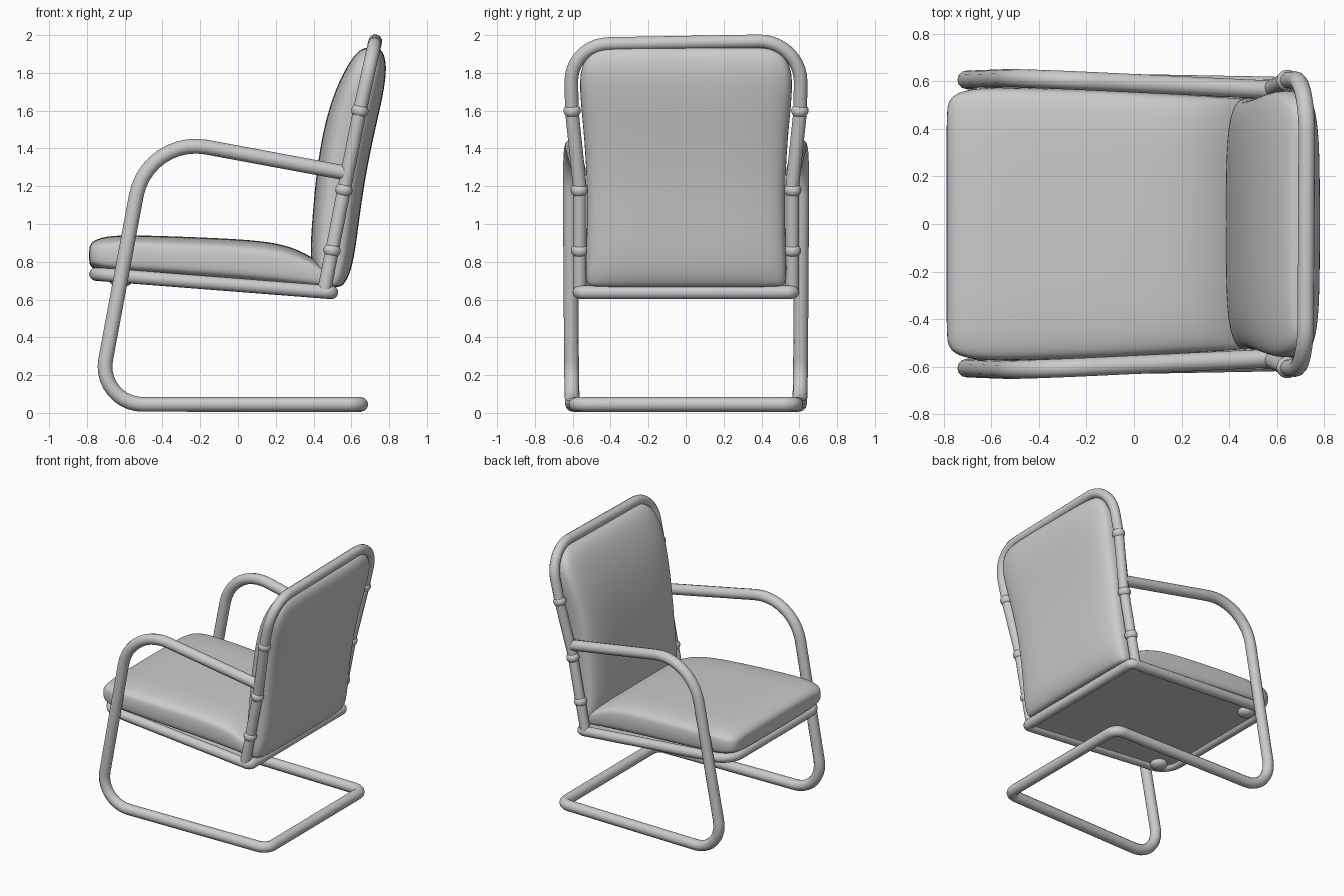
import bpy, bmesh, math
from mathutils import Vector

cube = bpy.data.objects.get("Cube")
if cube:
    bpy.data.objects.remove(cube, do_unlink=True)

# One light grey for tubes and upholstery
COLOR = (0.6, 0.6, 0.6, 1)
grey = bpy.data.materials.new("light_grey")
grey.use_nodes = True
grey.diffuse_color = COLOR
grey.node_tree.nodes["Principled BSDF"].inputs["Base Color"].default_value = COLOR


def add_object(name, data):
    obj = bpy.data.objects.new(name, data)
    bpy.context.collection.objects.link(obj)
    data.materials.append(grey)
    return obj


def mesh_object(name, bm, smooth=True):
    bmesh.ops.recalc_face_normals(bm, faces=bm.faces)
    for f in bm.faces:
        f.smooth = smooth
    mesh = bpy.data.meshes.new(name)
    bm.to_mesh(mesh)
    bm.free()
    return add_object(name, mesh)


def fillet(corners, closed, steps=10):
    """Round each corner (point, radius) of a path with a circular arc."""
    out, n = [], len(corners)
    for i, (p, r) in enumerate(corners):
        p = Vector(p)
        if not closed and i in (0, n - 1):
            out.append(p)
            continue
        a = (Vector(corners[i - 1][0]) - p).normalized()
        b = (Vector(corners[(i + 1) % n][0]) - p).normalized()
        half = a.angle(b) / 2
        center = p + (a + b).normalized() * (r / math.sin(half))
        start = (p + a * (r / math.tan(half)) - center).normalized()
        end = (p + b * (r / math.tan(half)) - center).normalized()
        out += [center + r * start.slerp(end, k / steps) for k in range(steps + 1)]
    return out


def tube(name, corners, radius, closed=False):
    curve = bpy.data.curves.new(name, "CURVE")
    curve.dimensions = "3D"
    curve.bevel_depth = radius
    curve.bevel_resolution = 4
    curve.use_fill_caps = True
    pts = fillet(corners, closed)
    spline = curve.splines.new("POLY")
    spline.points.add(len(pts) - 1)
    for sp, p in zip(spline.points, pts):
        sp.co = (*p, 1)
    spline.use_cyclic_u = closed
    spline.use_smooth = True
    return add_object(name, curve)


def mirrored(half):
    """Extend a half path on +y by its reflection on -y."""
    return half + [((p[0], -p[1], p[2]), r) for p, r in reversed(half)]


def cushion(name, sections, power, upright):
    """Loft superellipse rings; each section is (position, half width, low, high)."""
    bm = bmesh.new()
    count, rings = 32, []
    for pos, width, low, high in sections:
        ring = []
        for k in range(count):
            t = 2 * math.pi * k / count
            c, s = math.cos(t), math.sin(t)
            y = width * math.copysign(abs(c) ** (2 / power), c)
            d = (low + high) / 2 + (high - low) / 2 * math.copysign(abs(s) ** (2 / power), s)
            ring.append(bm.verts.new((d, y, pos) if upright else (pos, y, d)))
        rings.append(ring)
    for lower, upper in zip(rings, rings[1:]):
        for k in range(count):
            j = (k + 1) % count
            bm.faces.new((lower[k], lower[j], upper[j], upper[k]))
    bm.faces.new(rings[0])
    bm.faces.new(rings[-1])
    obj = mesh_object(name, bm)
    mod = obj.modifiers.new("Smooth", "SUBSURF")
    mod.levels = mod.render_levels = 2


def ball(name, center, scale, tilt=0):
    bm = bmesh.new()
    bmesh.ops.create_uvsphere(bm, u_segments=20, v_segments=12, radius=1)
    obj = mesh_object(name, bm)
    obj.location, obj.scale, obj.rotation_euler = center, scale, (0, tilt, 0)


# Cantilever base running up into both armrests
tube("base_and_arms", mirrored([
    ((0.57, 0.565, 1.27), 0),
    ((-0.48, 0.615, 1.465), 0.32),
    ((-0.745, 0.605, 0.045), 0.2),
    ((0.65, 0.58, 0.045), 0.07)]), 0.039)

# Seat frame loop
tube("seat_frame", mirrored([
    ((-0.752, 0.54, 0.735), 0.13),
    ((0.495, 0.565, 0.638), 0.03)]), 0.036, closed=True)

# Back frame hoop
tube("back_frame", [
    ((0.455, -0.563, 0.64), 0),
    ((0.565, -0.563, 1.2), 0.6),
    ((0.645, -0.605, 1.6), 0.6),
    ((0.722, -0.61, 1.95), 0.2),
    ((0.728, 0.61, 1.972), 0.22),
    ((0.645, 0.605, 1.6), 0.6),
    ((0.565, 0.563, 1.2), 0.6),
    ((0.455, 0.563, 0.64), 0)], 0.036)

# Collars on the back uprights and bosses under the seat
for side, label in ((1, "left"), (-1, "right")):
    for x, y, z in ((0.498, 0.563, 0.86), (0.561, 0.565, 1.18), (0.645, 0.603, 1.6)):
        ball("collar_" + label, (x, side * y, z), (0.046, 0.046, 0.04), 0.19)
    ball("seat_boss_" + label, (-0.62, side * 0.47, 0.70), (0.06, 0.06, 0.035))

# Cushions
cushion("seat_cushion", [
    (-0.788, 0.46, 0.80, 0.865), (-0.785, 0.51, 0.78, 0.89), (-0.755, 0.55, 0.755, 0.92),
    (-0.68, 0.572, 0.735, 0.938), (-0.55, 0.576, 0.725, 0.942), (-0.2, 0.568, 0.70, 0.93),
    (0.1, 0.552, 0.675, 0.915), (0.25, 0.543, 0.66, 0.89), (0.36, 0.536, 0.655, 0.845),
    (0.45, 0.53, 0.65, 0.785), (0.49, 0.52, 0.66, 0.74)], 4.5, False)

cushion("back_cushion", [
    (0.665, 0.5, 0.46, 0.53), (0.675, 0.525, 0.43, 0.56), (0.74, 0.535, 0.395, 0.595),
    (0.85, 0.53, 0.38, 0.62), (1.05, 0.525, 0.395, 0.645), (1.25, 0.528, 0.412, 0.675),
    (1.45, 0.54, 0.442, 0.715), (1.6, 0.555, 0.478, 0.75), (1.72, 0.565, 0.52, 0.775),
    (1.82, 0.56, 0.568, 0.786), (1.89, 0.525, 0.612, 0.778), (1.925, 0.47, 0.65, 0.755),
    (1.935, 0.42, 0.68, 0.735)], 3.8, True)

# Flat panel under the seat
bm = bmesh.new()
outline = [(-0.74, 0.46), (-0.69, 0.53), (0.49, 0.56)]
outline += [(x, -y) for x, y in reversed(outline)]
face = bm.faces.new([bm.verts.new((x, y, 0.668 - 0.078 * x)) for x, y in outline])
extruded = bmesh.ops.extrude_face_region(bm, geom=[face])
for v in extruded["geom"]:
    if isinstance(v, bmesh.types.BMVert):
        v.co.z += 0.03
mesh_object("seat_panel", bm, smooth=False)
